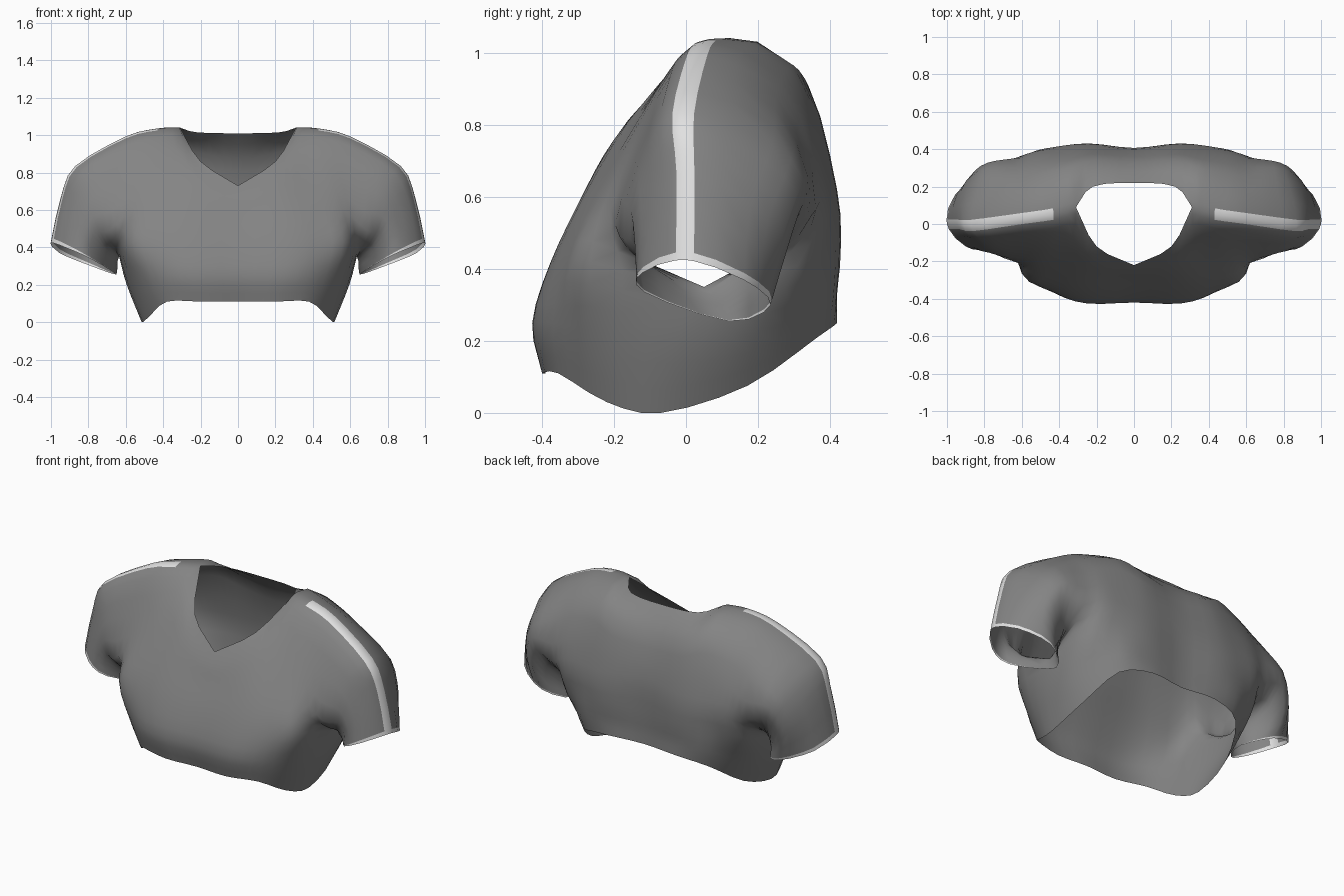
import bpy
import bmesh
import math
from mathutils import Vector

cube = bpy.data.objects.get("Cube")
if cube:
    bpy.data.objects.remove(cube)


def material(name, value):
    mat = bpy.data.materials.new(name)
    mat.use_nodes = True
    colour = (value, value, value, 1)
    mat.diffuse_color = colour
    mat.node_tree.nodes["Principled BSDF"].inputs["Base Color"].default_value = colour
    return mat


def vectors(rows):
    return [[Vector(p) for p in row] for row in rows]


def spline(points, steps, before=None, after=None):
    """Smooth curve; steps gives the fractions in each span, before/after set end tangents."""
    before = before or 2 * points[0] - points[1]
    after = after or 2 * points[-1] - points[-2]
    ext = [before] + points + [after]
    out = []
    for i, fractions in enumerate(steps):
        a, b, c, d = ext[i:i + 4]
        for t in fractions:
            out.append(0.5 * (2 * b + (c - a) * t + (2 * a - 5 * b + 4 * c - d) * t ** 2
                              + (3 * b - a - 3 * c + d) * t ** 3))
    return out + [points[-1].copy()]


def kinked(points, steps, at, before=None, after=None):
    """Two smooth curves meeting at one corner point."""
    first = spline(points[:at + 1], steps[:at], before)
    return first[:-1] + spline(points[at:], steps[at:], None, after)


def transpose(grid):
    return [list(line) for line in zip(*grid)]


THIRDS = (0, 0.33, 0.67)
FRONT_TOP = (0, 0.45, 0.8)       # last span ends in the narrow stripe
BACK_TOP = (0, 0.5, 0.85)

# Rows run from hem to neck and shoulder seam, points from centre to side
front = vectors([
    [(0, -.39, .11), (.2, -.4, .11), (.38, -.355, .11), (.475, -.22, .03), (.515, -.07, 0)],
    [(0, -.42, .25), (.25, -.425, .25), (.42, -.37, .25), (.545, -.25, .23), (.595, -.03, .2)],
    [(0, -.37, .42), (.26, -.375, .42), (.45, -.34, .42), (.6, -.265, .42), (.635, .05, .35)],
    [(0, -.3, .57), (.24, -.29, .6), (.4, -.26, .61), (.56, -.22, .6), (.69, -.185, .49)],
    [(0, -.26, .66), (.21, -.2, .76), (.33, -.07, .92), (.46, -.08, .9), (.62, -.09, .84)],
    [(0, -.22, .73), (.2, -.12, .86), (.31, .09, 1.04), (.43, .055, 1.035), (.6, .03, .993)],
])
back = vectors([
    [(0, .4, .25), (.22, .42, .25), (.41, .365, .21), (.5, .17, .075)],
    [(0, .4, .33), (.23, .42, .33), (.43, .385, .31), (.565, .2, .22)],
    [(0, .405, .45), (.24, .43, .45), (.44, .4, .45), (.59, .31, .41)],
    [(0, .4, .65), (.24, .42, .62), (.41, .405, .62), (.54, .385, .61), (.645, .35, .55)],
    [(0, .33, .88), (.22, .34, .91), (.34, .3, .965), (.48, .27, .94), (.62, .25, .88)],
    [(0, .22, 1.01), (.22, .2, 1.015)],
])
for i in range(3):
    back[i].append(front[i][4])      # shared side seam
back[5] += front[5][2:]              # shared shoulder seam

# Sleeve rings: armpit, lower front, upper front, crown, upper back, lower back
rings = vectors([
    [(.645, .08, .32), (.76, -.145, .48), (.79, -.105, .74),
     (.87, -.008, .835), (.82, .24, .75), (.76, .325, .58)],
    [(.645, .1, .285), (.79, -.13, .41), (.88, -.1, .57),
     (.945, 0, .67), (.925, .18, .58), (.82, .28, .45)],
    [(.65, .12, .255), (.78, -.115, .335), (.9, -.12, .39),
     (1, 0, .425), (.955, .16, .37), (.785, .235, .3)],
])

bm = bmesh.new()


def add_grid(grid, is_trim):
    verts = [[bm.verts.new(p) for p in line] for line in grid]
    for i in range(len(grid) - 1):
        for j in range(len(grid[0]) - 1):
            face = bm.faces.new((verts[i][j], verts[i][j + 1],
                                 verts[i + 1][j + 1], verts[i + 1][j]))
            face.material_index = int(is_trim(i, j))


def cross_rows(rows, other, sleeve_keys):
    """Sample each row from the centre line, flowing into the other panel or the sleeve."""
    out = []
    for i, row in enumerate(rows):
        after = other[i][3] if i < 3 else rings[0][sleeve_keys[i - 3]]
        mirrored = Vector((-row[1].x, row[1].y, row[1].z))
        if i == 5:
            centre = mirrored if rows is back else None
            out.append(kinked(row, [THIRDS] * 4, 2, centre, after))
        else:
            out.append(spline(row, [THIRDS] * 4, mirrored, after))
    return out


def panel(rows, other_rows, top_span):
    """Torso panel as columns, each running from hem to top."""
    steps = [THIRDS] * 4 + [top_span]
    columns = transpose(rows)
    neck_corner = 6
    out = []
    for k, col in enumerate(columns[:-1]):
        after = other_rows[4][k] if k >= neck_corner else None
        out.append(spline(col, steps, None, after))
    out.append(kinked(columns[-1], steps, 2, None, other_rows[4][-1]))
    return out


# Torso front and back, with the stripe beginning on the shoulder
front_rows = cross_rows(front, back, (1, 2, 3))
back_rows = cross_rows(back, front, (5, 4, 3))
front_panel = panel(front_rows, back_rows, FRONT_TOP)
back_panel = panel(back_rows, front_rows, BACK_TOP)
top_row = len(front_panel[0]) - 2
for grid in (front_panel, back_panel):
    add_grid(grid, lambda i, j: i >= 9 and j == top_row)

# Sleeve grows out of the armhole edge
armpit = 6


def loop(column):
    return front_panel[column][armpit:] + back_panel[column][armpit + 1:-1][::-1]


armhole, inner = loop(-1), loop(9)
inner[0] = (front_panel[9][armpit] + back_panel[9][armpit]) / 2
crown = top_row + 1 - armpit
reverse_top = (0,) + tuple(1 - t for t in BACK_TOP[:0:-1])
around = [THIRDS, THIRDS, FRONT_TOP, reverse_top, THIRDS, THIRDS]
loops = [armhole] + [spline(r + r[:1], around, r[-1], r[1])[:-1] for r in rings]
lengthwise = [spline(line, [THIRDS, THIRDS, (0, 0.45, 0.91)], start)
              for line, start in zip(transpose(loops), inner)]
lengthwise.append([p.copy() for p in lengthwise[0]])
cuff = len(lengthwise[0]) - 2
add_grid(lengthwise, lambda i, j: i in (crown - 1, crown) or j == cuff)

# Weld the seams and turn the faces outward
bmesh.ops.remove_doubles(bm, verts=bm.verts, dist=0.0005)
bmesh.ops.recalc_face_normals(bm, faces=bm.faces)
chest = min(bm.faces, key=lambda f: f.calc_center_median().y)
if chest.normal.y > 0:
    bmesh.ops.reverse_faces(bm, faces=bm.faces)

mesh = bpy.data.meshes.new("shirt")
bm.to_mesh(mesh)
bm.free()
mesh.materials.append(material("grey cloth", 0.23))
mesh.materials.append(material("pale trim", 0.75))
shirt = bpy.data.objects.new("shirt", mesh)
bpy.context.collection.objects.link(shirt)

# Other half
mirror = shirt.modifiers.new("mirror", "MIRROR")
mirror.use_clip = True
mirror.merge_threshold = 0.001

bpy.ops.object.select_all(action="DESELECT")
shirt.select_set(True)
bpy.context.view_layer.objects.active = shirt
bpy.ops.object.shade_smooth_by_angle(angle=math.radians(60))
